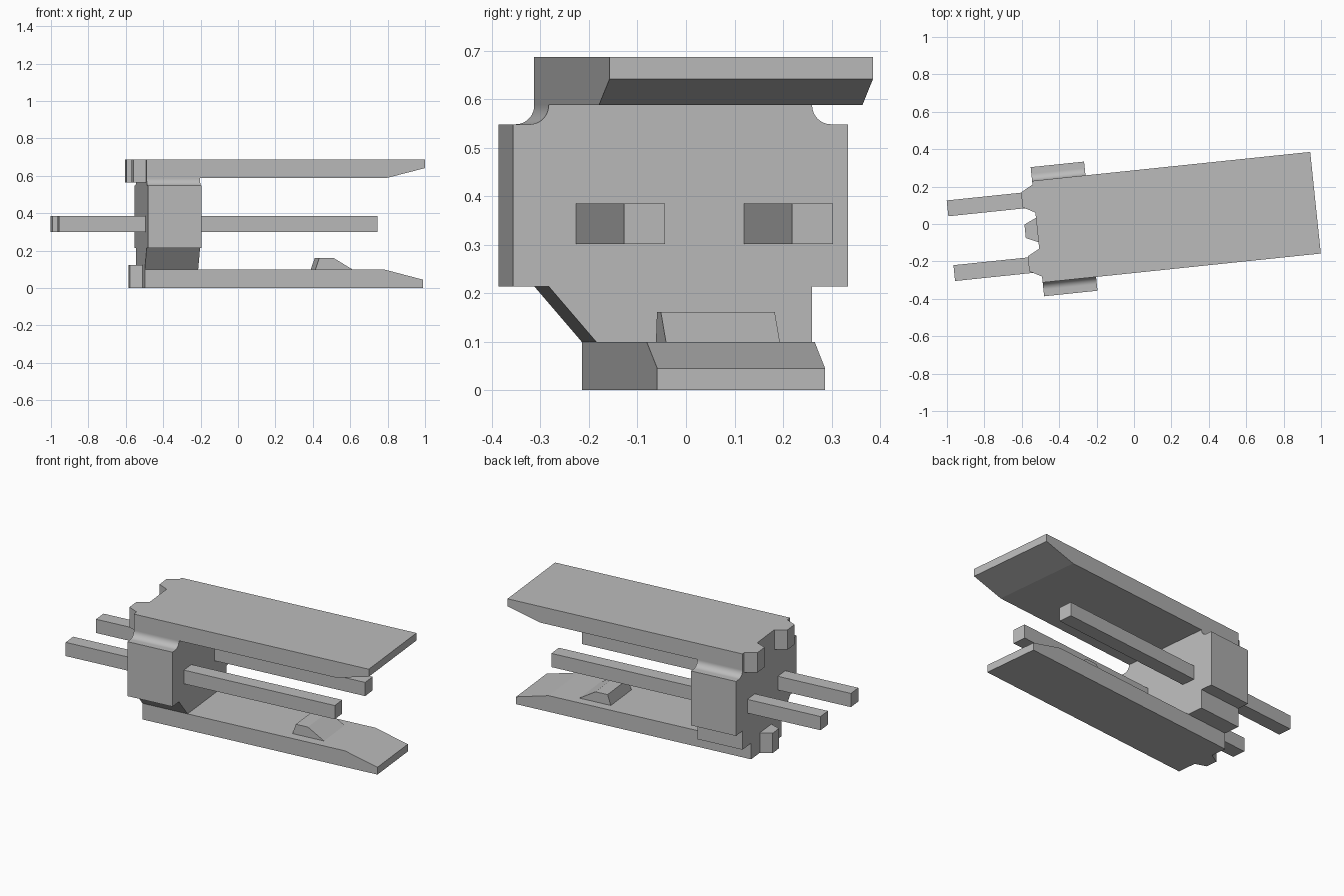
import bpy, bmesh, math
from mathutils import Vector

cube = bpy.data.objects.get("Cube")
if cube:
    bpy.data.objects.remove(cube, do_unlink=True)

grey = bpy.data.materials.new("plain_grey")
grey.use_nodes = True
GREY = (0.5, 0.5, 0.5, 1)
grey.diffuse_color = GREY
grey.node_tree.nodes["Principled BSDF"].inputs["Base Color"].default_value = GREY

TURN = math.radians(5.95)   # whole model is turned slightly about z
MID = 0.0125                # offset of the centre line
BACK, FACE, TIP, KINK = -0.518, -0.231, 0.977, 0.77
TOP = 0.687


def prism(name, outline, axis, lo, hi):
    """Extrude a 2D outline along one axis (0 length, 1 width, 2 height)."""
    bm = bmesh.new()
    verts = []
    for a, b in outline:
        co = [a, b]
        co.insert(axis, lo)
        verts.append(bm.verts.new(co))
    face = bm.faces.new(verts)
    new = bmesh.ops.extrude_face_region(bm, geom=[face])["geom"]
    move = Vector((0, 0, 0))
    move[axis] = hi - lo
    bmesh.ops.translate(bm, vec=move, verts=[v for v in new if isinstance(v, bmesh.types.BMVert)])
    bmesh.ops.recalc_face_normals(bm, faces=bm.faces)
    mesh = bpy.data.meshes.new(name)
    bm.to_mesh(mesh)
    bm.free()
    mesh.materials.append(grey)
    obj = bpy.data.objects.new(name, mesh)
    bpy.context.collection.objects.link(obj)
    obj.rotation_euler.z = TURN
    obj.location = (-MID * math.sin(TURN), MID * math.cos(TURN), 0)
    return obj


def fillet(side):
    """Concave corner from the upper plate edge out to the side block."""
    r = 0.039
    arc = [i * math.pi / 24 for i in range(13)]
    return [(side * (0.312 - r * math.cos(a)), 0.587 - r * math.sin(a)) for a in arc]


# Housing block: one corner is slanted, the opposite one is square
section = [(0.273, 0.65)] + fillet(1) + [
    (0.347, 0.548), (0.347, 0.214), (0.273, 0.214), (0.273, 0.099),
    (0.174, 0.099), (0.174, 0.03), (-0.174, 0.03), (-0.174, 0.099),
    (-0.273, 0.214), (-0.347, 0.214), (-0.347, 0.548)]
section += fillet(-1)[::-1] + [(-0.273, 0.65)]
housing = prism("housing", section, 0, BACK, FACE)

# Long plates with tapered tips
upper = [(BACK, TOP), (TIP, TOP), (TIP, 0.641), (KINK, 0.588), (BACK, 0.588)]
lower = [(BACK, 0), (TIP, 0), (TIP, 0.045), (KINK, 0.099), (BACK, 0.099)]
parts = [prism("upper_plate", upper, 1, -0.273, 0.273),
         prism("lower_plate", lower, 1, -0.174, 0.174)]

# Latch wedge on the lower plate
wedge = [(0.402, 0.09), (0.426, 0.161), (0.503, 0.161), (0.62, 0.09)]
parts.append(prism("latch_wedge", wedge, 1, -0.117, 0.119))

# Tapered keys on the rear face
for centre, inner, outer, lo, hi in ((0.178, 0.075, 0.04, 0.565, TOP),
                                     (-0.166, 0.075, 0.04, 0.565, TOP),
                                     (0.009, 0.066, 0.036, 0, 0.122)):
    key = [(BACK + 0.03, centre - inner), (BACK, centre - inner), (-0.583, centre - outer),
           (-0.583, centre + outer), (BACK, centre + inner), (BACK + 0.03, centre + inner)]
    parts.append(prism("rear_key", key, 2, lo, hi))

# Join everything into one clean shell
for part in parts:
    mod = housing.modifiers.new("union", "BOOLEAN")
    mod.operation = "UNION"
    mod.solver = "EXACT"
    mod.object = part
bpy.context.view_layer.update()
joined = bpy.data.meshes.new_from_object(
    housing.evaluated_get(bpy.context.evaluated_depsgraph_get()))
housing.modifiers.clear()
housing.data = joined
for part in parts:
    bpy.data.objects.remove(part, do_unlink=True)

bpy.ops.object.select_all(action="DESELECT")
housing.select_set(True)
bpy.context.view_layer.objects.active = housing
bpy.ops.object.shade_smooth_by_angle(angle=math.radians(10))

# Square contact pins running through the housing
for name, centre in (("left_pin", 0.174), ("right_pin", -0.174)):
    a, b = centre - 0.0425, centre + 0.0425
    prism(name, [(a, 0.301), (b, 0.301), (b, 0.385), (a, 0.385)], 0, -0.983, 0.729)
